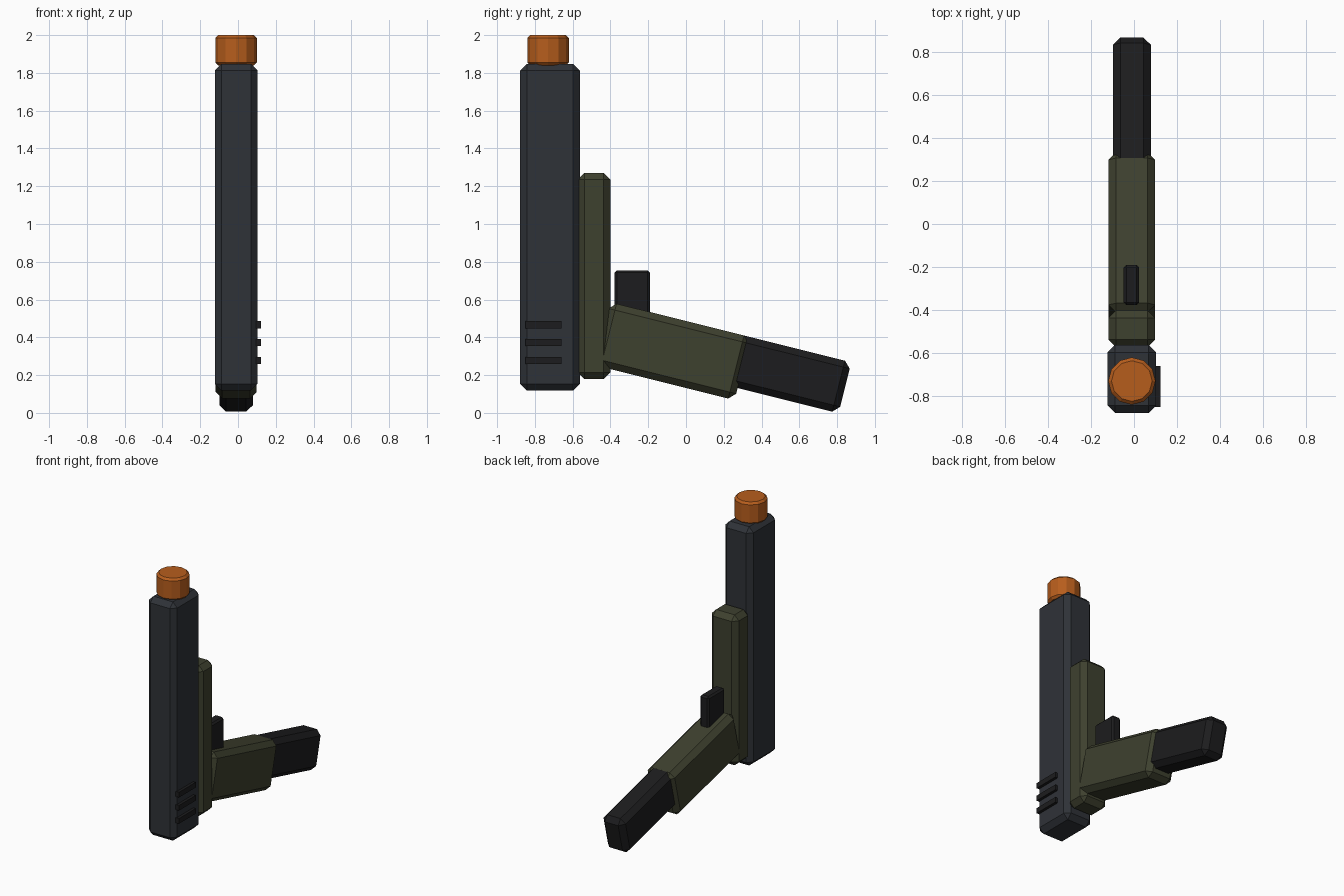
import bpy, math

if "Cube" in bpy.data.objects:
    bpy.data.objects.remove(bpy.data.objects["Cube"])

CX = -0.01                    # centre plane of the body
TILT = math.radians(-14)      # slope of the grip


def material(name, rgb):
    m = bpy.data.materials.new(name)
    m.diffuse_color = (*rgb, 1)
    m.use_nodes = True
    m.node_tree.nodes["Principled BSDF"].inputs["Base Color"].default_value = m.diffuse_color
    return m


steel = material("blue_grey_steel", (0.028, 0.032, 0.039))
olive = material("olive_polymer", (0.048, 0.052, 0.028))
black = material("black_rubber", (0.012, 0.012, 0.013))
orange = material("orange_tip", (0.47, 0.11, 0.012))


def finish(ob, name, mat, bevel):
    ob.name = name
    ob.data.materials.append(mat)
    if bevel:
        mod = ob.modifiers.new("chamfer", 'BEVEL')
        mod.width = bevel
        mod.segments = 1
        mod.limit_method = 'ANGLE'
        mod.angle_limit = math.radians(40)
    return ob


def box(name, loc, size, mat, bevel=0.0, tilt=0.0):
    bpy.ops.mesh.primitive_cube_add(size=1, location=loc)
    ob = bpy.context.object
    ob.scale = size
    bpy.ops.object.transform_apply(location=False, rotation=False, scale=True)
    ob.rotation_euler.x = tilt
    return finish(ob, name, mat, bevel)


# Upright body and the rail behind it
box("slide", (CX, -0.72, 0.983), (0.226, 0.316, 1.73), steel, 0.035)
box("frame", (CX, -0.487, 0.725), (0.217, 0.172, 1.09), olive, 0.035)

# Sloping grip and its magazine
box("grip", (CX, -0.072, 0.327), (0.217, 0.765, 0.344), olive, 0.035, TILT)
box("magazine", (CX, 0.521, 0.213), (0.177, 0.661, 0.278), black, 0.035, TILT)

# Trigger
box("trigger", (-0.012, -0.284, 0.605), (0.072, 0.187, 0.30), black, 0.012)

# Raised ridges on the right side only
for i in range(3):
    box(f"grip_ridge_{i + 1}", (0.106, -0.755, 0.277 + 0.095 * i),
        (0.034, 0.192, 0.038), black)

# Twelve-sided muzzle tip
bpy.ops.mesh.primitive_cylinder_add(vertices=12, radius=0.11, depth=0.16,
                                    location=(CX, -0.73, 1.92))
finish(bpy.context.object, "muzzle_tip", orange, 0.015)
